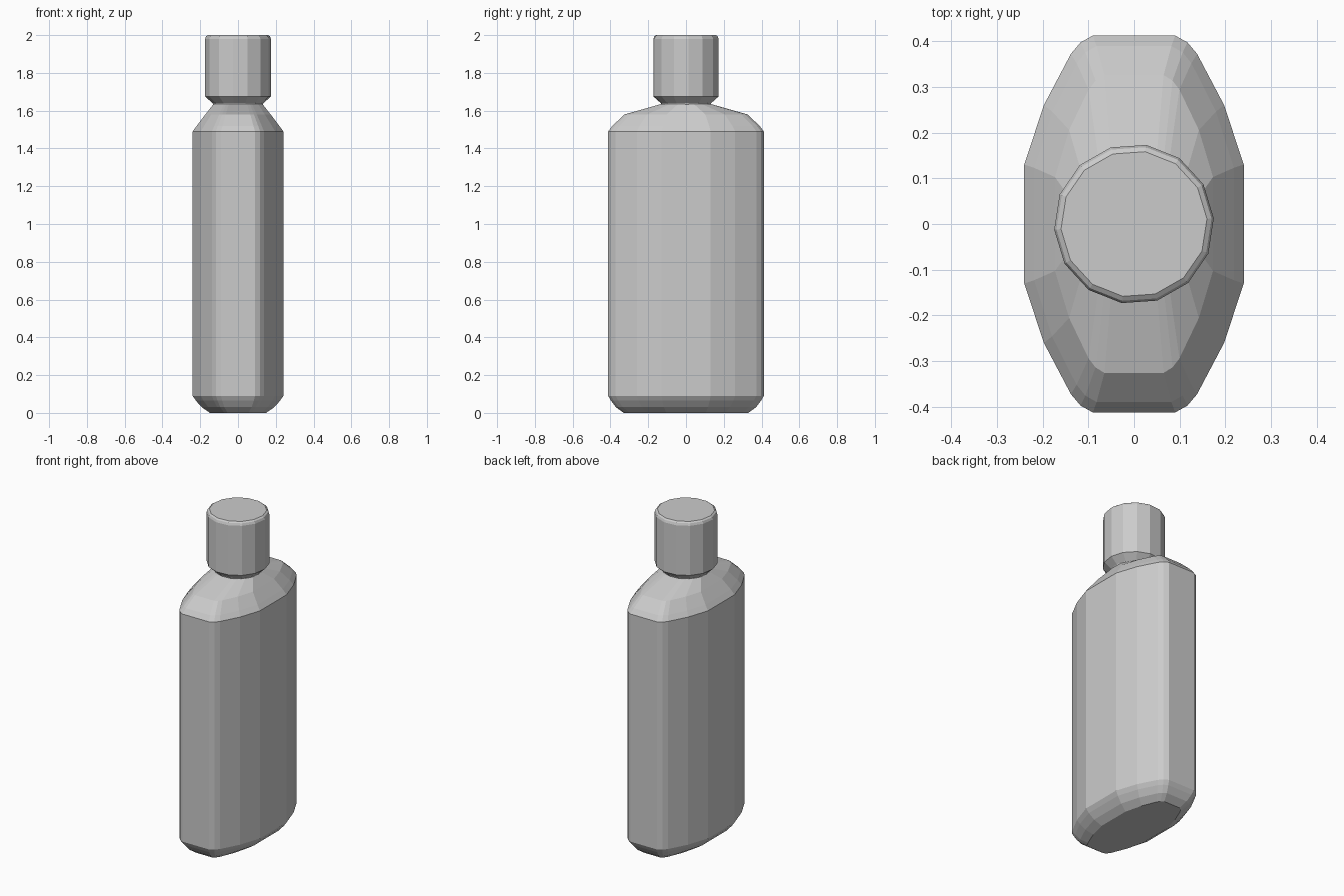
import bpy, bmesh, math

cube = bpy.data.objects.get("Cube")
if cube:
    bpy.data.objects.remove(cube, do_unlink=True)

grey = bpy.data.materials.new("plain grey")
grey.use_nodes = True
colour = (0.6, 0.6, 0.6, 1)
grey.diffuse_color = colour
grey.node_tree.nodes["Principled BSDF"].inputs["Base Color"].default_value = colour


def loft(name, outline, levels):
    """Stack scaled copies of an outline; each level is (z, x scale, y scale)."""
    bm = bmesh.new()
    rings = [[bm.verts.new((x * sx, y * sy, z)) for x, y in outline]
             for z, sx, sy in levels]
    n = len(outline)
    for low, high in zip(rings, rings[1:]):
        for i in range(n):
            j = (i + 1) % n
            bm.faces.new((low[i], low[j], high[j], high[i]))
    bm.faces.new(rings[0][::-1])
    bm.faces.new(rings[-1])
    bmesh.ops.recalc_face_normals(bm, faces=bm.faces)
    mesh = bpy.data.meshes.new(name)
    bm.to_mesh(mesh)
    bm.free()
    mesh.materials.append(grey)
    obj = bpy.data.objects.new(name, mesh)
    bpy.context.collection.objects.link(obj)
    return obj


# Flattened body: one quarter of the outline, mirrored both ways
quarter = [(0.24, 0.13), (0.197, 0.26), (0.138, 0.372), (0.117, 0.397), (0.09, 0.412)]
half = quarter + [(-x, y) for x, y in reversed(quarter)]
outline = half + [(-x, -y) for x, y in half]
loft("bottle_body", outline, [
    (0, 0.62, 0.80), (0.03, 0.80, 0.90), (0.065, 0.93, 0.965), (0.09, 1, 1),
    (1.49, 1, 1), (1.52, 0.91, 0.945), (1.58, 0.72, 0.79), (1.635, 0.54, 0.32)])

# Faceted screw cap with chamfered ends
SIDES = 14
step = math.tau / SIDES
turn = math.radians(94) + step / 2
circle = [(math.cos(turn + i * step), math.sin(turn + i * step)) for i in range(SIDES)]
loft("bottle_cap", circle, [
    (z, r, r) for z, r in
    [(1.625, 0.13), (1.64, 0.135), (1.675, 0.175), (1.98, 0.175), (1.993, 0.17), (2, 0.16)]])
